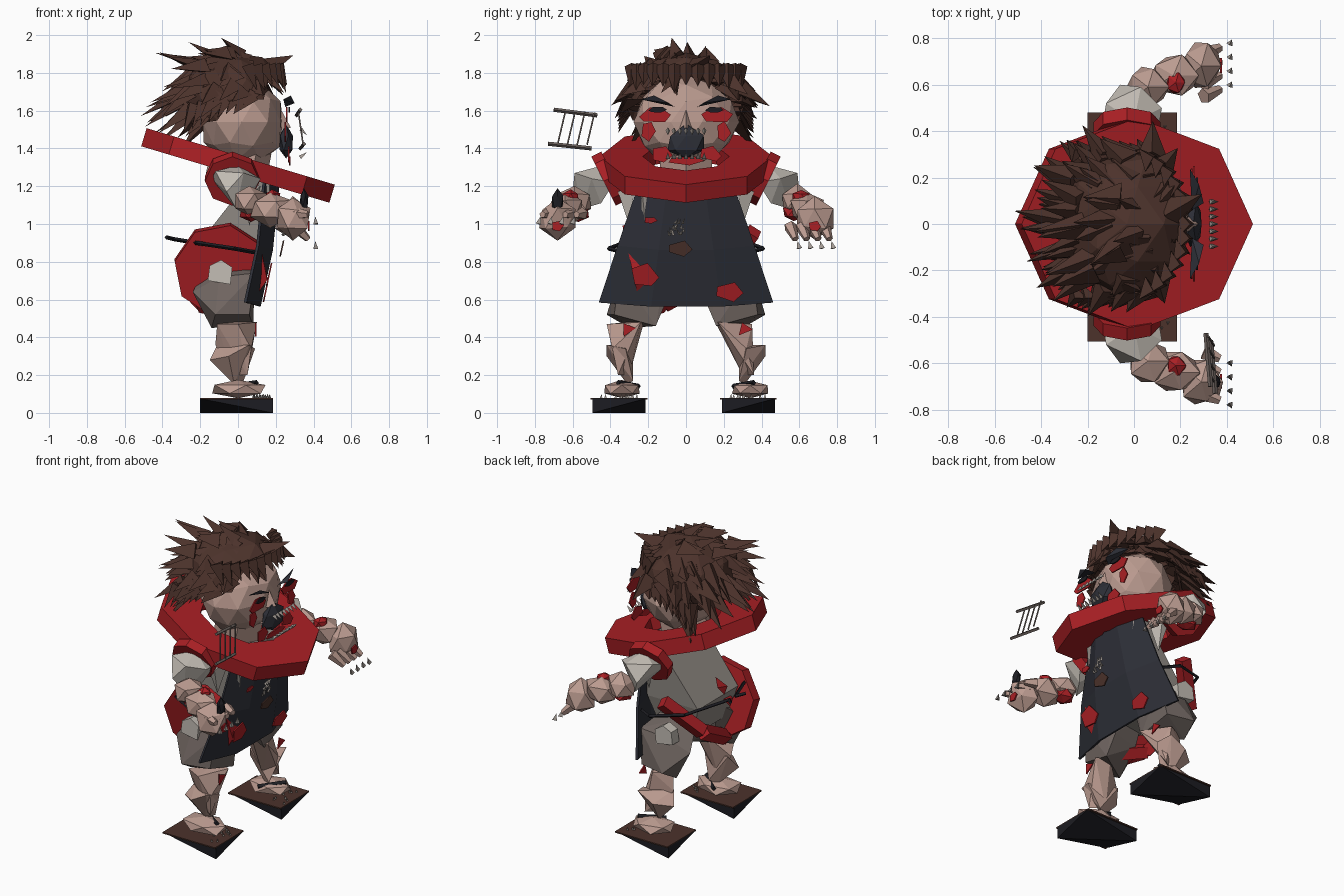
import bpy, bmesh, math, random
from mathutils import Vector, Matrix

random.seed(7)
cube = bpy.data.objects.get("Cube")
if cube:
    bpy.data.objects.remove(cube, do_unlink=True)


def material(name, rgb):
    m = bpy.data.materials.new(name)
    m.use_nodes = True
    m.diffuse_color = (*rgb, 1)
    bsdf = next(n for n in m.node_tree.nodes if n.type == 'BSDF_PRINCIPLED')
    bsdf.inputs["Base Color"].default_value = (*rgb, 1)
    return m


SKIN = material("pale_skin", (.50, .33, .28))
HAIR = material("dark_brown", (.072, .032, .024))
RED = material("red", (.40, .014, .018))
NAVY = material("dark_navy", (.026, .028, .038))
BLACK = material("black", (.012, .012, .016))
CLOTH = material("light_cloth", (.55, .51, .46))
SHIRT = material("grey_cloth", (.28, .255, .23))
PANTS = material("brown_grey", (.16, .13, .118))
BONE = material("bone", (.36, .32, .29))


def make(name, bm, mat):
    bmesh.ops.recalc_face_normals(bm, faces=bm.faces)
    me = bpy.data.meshes.new(name)
    bm.to_mesh(me)
    bm.free()
    me.materials.append(mat)
    ob = bpy.data.objects.new(name, me)
    bpy.context.collection.objects.link(ob)
    return ob


def hull(name, points, mat):
    bm = bmesh.new()
    for p in points:
        bm.verts.new(p)
    res = bmesh.ops.convex_hull(bm, input=bm.verts)
    bmesh.ops.delete(bm, geom=list({v for v in res["geom_interior"] if isinstance(v, bmesh.types.BMVert)}), context='VERTS')
    return make(name, bm, mat)


def blob(name, centre, size, mat, jitter=.12, sub=1):
    bm = bmesh.new()
    bmesh.ops.create_icosphere(bm, subdivisions=sub, radius=1)
    for v in bm.verts:
        k = 1 + random.uniform(-jitter, jitter)
        v.co = Vector(centre) + Vector(c * s * k for c, s in zip(v.co, size))
    return make(name, bm, mat)


def aim(p, direction):
    return Matrix.Translation(p) @ Vector(direction).to_track_quat('Z', 'Y').to_matrix().to_4x4()


def cone(bm, p, q, r1, r2=0, sides=3, squash=1):
    p, q = Vector(p), Vector(q)
    m = aim((p + q) / 2, q - p) @ Matrix.Diagonal((1, squash, 1, 1))
    bmesh.ops.create_cone(bm, cap_ends=True, segments=sides, radius1=r1, radius2=r2,
                          depth=(q - p).length, matrix=m)


def limb(name, path, r, mat, sides=6):
    bm = bmesh.new()
    for p, q in zip(path, path[1:]):
        cone(bm, p, q, r, r, sides)
    return make(name, bm, mat)


def ring(name, centre, axis, outer, inner, height, mat, stretch=1):
    bm = bmesh.new()
    m = aim(centre, axis)
    loops = []
    for r, z in ((outer, -.5), (outer, .5), (inner, .5), (inner, -.5)):
        loops.append([bm.verts.new(m @ Vector((r * math.cos(a) * stretch, r * math.sin(a), z * height)))
                      for a in (i * math.tau / 8 for i in range(8))])
    for a, b in zip(loops, loops[1:] + loops[:1]):
        for i in range(8):
            j = (i + 1) % 8
            bm.faces.new((a[i], a[j], b[j], b[i]))
    return make(name, bm, mat)


def patch(name, x, y, z, w, h, mat, lean=0, sides=5, thick=.008):
    # ragged thin plate facing forward
    pts = []
    for i in range(sides):
        a = i * math.tau / sides + random.uniform(-.25, .25)
        for t in (0, thick):
            pts.append((x + t + lean * math.sin(a) * h, y + w * math.cos(a), z + h * math.sin(a)))
    return hull(name, pts, mat)


# sandals, feet, legs and trousers
for s, side in ((1, "left"), (-1, "right")):
    yc = .33 if s > 0 else -.355
    knee = .07 if s > 0 else 0
    corners = [(x, yc + y, .075) for x in (-.2, .185) for y in (-.14, .14)]
    hull(side + "_sandal_sole", corners + [(.185, yc - .14, 0), (-.2, yc + .14, 0)], BLACK)
    hull(side + "_sandal_top", [(x, yc + y, z) for x in (-.2, .185) for y in (-.15, .15) for z in (.072, .08)], HAIR)
    blob(side + "_foot", (0, s * .34, .125), (.16, .11, .05), SKIN)
    limb(side + "_sandal_strap", [(-.03, s * .25, .14), (.1, s * .36, .16)], .014, BLACK, 4)
    bm = bmesh.new()
    for i in range(10):
        p = Vector((.07 + random.random() * .1, yc + random.uniform(-.1, .1), .08))
        cone(bm, p, p + Vector((0, 0, .02)), .008)
    make(side + "_toe_nails", bm, BONE)
    hull(side + "_calf", [(-.02, s * .31, .15), (-.15, s * .34, .28), (-.05, s * .42, .3), (.03, s * .28, .17),
                          (.06, s * .42, .36), (.09, s * .32, .34), (-.11, s * .28, .36)], SKIN)
    hull(side + "_shin", [(.05, s * .36, .2), (-.03, s * .3, .2), (.07, s * (.39 - knee), .34),
                          (.1, s * (.24 - knee), .48), (.0, s * (.42 - knee), .47), (-.12, s * .3, .36),
                          (-.11, s * (.36 - knee), .47), (.0, s * (.22 - knee), .49)], SKIN)
    patch(side + "_shin_stain", .09, s * .31, .44, .045, .04, RED, sides=3)
    hull(side + "_trouser", [(-.14, s * .3, .45), (.08, s * .16, .46), (.06, s * .38, .52), (-.24, s * .3, .64),
                             (-.12, s * .42, .52), (.09, s * .35, .74), (-.1, s * .34, .72), (.06, s * .1, .8),
                             (-.16, s * .1, .8), (-.12, s * .13, .58), (.06, s * .1, .6)], PANTS)
    hull(side + "_hip_knot", [(x, s * y, z) for x, z in ((-.16, .7), (-.15, .78), (-.09, .81), (-.03, .77), (-.04, .68))
                              for y in (.3, .37)], CLOTH)

# torso, back disc and sash
hull("torso", [(x, y, z) for z, w, xs in ((.68, .15, (-.16, .08)), (.88, .19, (-.22, .15)), (1.05, .18, (.03, .17)),
                                          (1.25, .2, (.07, .17)))
               for x in xs for y in (-w - .04, w)], SHIRT)
bm = bmesh.new()
bmesh.ops.create_cone(bm, cap_ends=True, segments=8, radius1=.25, radius2=.25, depth=.07,
                      matrix=aim((-.09, -.25, .76), (0, 1, .22)) @ Matrix.Rotation(.2, 4, 'Z'))
make("back_disc", bm, RED)
limb("red_sash", [(-.08, .36, .96), (-.26, .2, .75), (-.2, -.12, .58), (-.06, -.2, .55)], .05, RED, 4)
for y, z in ((-.08, .92), (-.14, .82)):
    hull("back_stain", [(-.22, y - .04, z), (-.21, y + .05, z + .02), (-.16, y, z + .06), (-.225, y, z - .04)], RED)

# apron built from a bent trapezoid sheet
bm = bmesh.new()
rows = []
for z, w, xm in ((.55, .46, .15), (.85, .36, .215), (1.2, .24, .25)):
    rows.append([bm.verts.new((xm - .1 * abs(u) ** 1.5 - .012, u * w, z + .035 * abs(u)))
                 for u in (-1, -.4, .4, 1)])
for a, b in zip(rows, rows[1:]):
    for i in range(3):
        bm.faces.new((a[i], a[i + 1], b[i + 1], b[i]))
apron = make("apron", bm, NAVY)
solid = apron.modifiers.new("thickness", 'SOLIDIFY')
solid.thickness = .015
solid.offset = 0
for y, z, w, h, mat in ((-.22, .73, .08, .065, RED), (.23, .64, .075, .055, RED), (-.19, 1.02, .04, .018, RED),
                        (-.03, .87, .065, .045, HAIR)):
    x = .15 + (z - .55) * .215 - .1 * max(0, abs(y) / (.62 - z * .3)) ** 1.5
    patch("apron_patch", x + .012, y, z, w, h, mat, .215)
bm = bmesh.new()
for i in range(14):
    p = Vector((.238, random.uniform(-.09, .0), random.uniform(.94, 1.01)))
    cone(bm, p, p + Vector((.012, random.uniform(-.02, .02), .03)), .009)
make("apron_stitches", bm, BONE)
for s in (-1, 1):
    limb("apron_string", [(.09, s * .33, .85), (-.02, s * .41, .87), (-.22, s * .33, .9), (-.34, s * .03, .92),
                          (-.38, s * .08, .93)], .011, BLACK, 4)

# tilted neck collar
ring("collar", (0, 0, 1.31), (.3, 0, 1), .52, .26, .1, RED, stretch=.88)

# arms, mirrored, with the right hand's claws held higher
for s, side in ((1, "left"), (-1, "right")):
    lift = 0 if s > 0 else .13
    ring(side + "_shoulder_cuff", (-.03, s * .41, 1.24), (0, s, -.5), .145, .05, .06, RED)
    hull(side + "_sleeve", [(-.14, s * .4, 1.24), (.1, s * .38, 1.22), (.0, s * .44, 1.31), (-.12, s * .52, 1.28),
                            (.12, s * .5, 1.24), (.03, s * .59, 1.27), (-.06, s * .6, 1.17), (-.01, s * .55, 1.08),
                            (.05, s * .45, 1.11)], CLOTH)
    hull(side + "_sleeve_fold", [(.02, s * .27, 1.23), (.12, s * .27, 1.2), (.08, s * .36, 1.17), (.06, s * .3, .99),
                                 (.02, s * .36, 1.2)], CLOTH)
    blob(side + "_elbow", (.06, s * .59, 1.12), (.095, .1, .085), SKIN)
    blob(side + "_forearm", (.17, s * .64, 1.08), (.12, .095, .095), SKIN)
    blob(side + "_hand", (.29, s * .68, 1.03), (.095, .11, .11), SKIN)
    blob(side + "_wrist_wound", (.18, s * .61, 1.14), (.045, .05, .045), RED)
    blob(side + "_elbow_wound", (.07, s * .57, 1.06), (.07, .06, .05), RED)
    patch(side + "_hand_wound", .37, s * .68, .99, .035, .03, RED)
    bm = bmesh.new()
    nails = bmesh.new()
    for i in range(4):
        y = .55 + i * .06
        cone(bm, (.3, s * y, .99 + lift / 2), (.37, s * (y + .03), .92 + lift), .035, .018, 5)
        cone(nails, (.415, s * (y + .05), .87 + lift), (.41, s * (y + .04), .91 + lift), .017)
    make(side + "_fingers", bm, SKIN)
    make(side + "_claws", nails, BONE)
blob("dark_thumb_nail", (.35, -.68, 1.12), (.025, .035, .065), BLACK)

# floating rack beside the right hand
bm = bmesh.new()
cone(bm, (.33, -.7, 1.605), (.31, -.47, 1.575), .011, .011, 4)
cone(bm, (.35, -.73, 1.425), (.33, -.5, 1.4), .011, .011, 4)
for i in range(4):
    y = -.66 + i * .052
    cone(bm, (.345, y - .02, 1.42), (.32, y + .02, 1.59), .005, .005, 4)
make("rack", bm, PANTS)

# head
blob("head", (.02, 0, 1.54), (.225, .27, .24), SKIN, .05, 2)
limb("neck", [(-.02, 0, 1.2), (.02, 0, 1.4)], .16, SKIN)
hull("nose", [(.23, -.035, 1.5), (.23, .035, 1.5), (.28, 0, 1.51), (.22, 0, 1.62)], SKIN)
blob("open_mouth", (.255, 0, 1.43), (.045, .11, .09), NAVY)
for s in (1, -1):
    patch("eye_stain", .255, s * .165, 1.575, .085, .045, RED, sides=6)
    patch("eye", .268, s * .15, 1.605, .05, .016, BLACK, sides=6)
    hull("eyebrow", [(.25, s * .06, 1.62), (.3, s * .09, 1.64), (.28, s * .17, 1.68), (.24, s * .24, 1.66),
                     (.25, s * .13, 1.64)], NAVY)
    patch("cheek_stain", .245, s * .2, 1.49, .04, .055, RED)
    patch("jaw_stain", .265, s * .13, 1.37, .06, .045, RED)
patch("chin_stain", .27, 0, 1.335, .1, .025, RED)
bm = bmesh.new()
for i in range(7):
    y = (i - 3) * .032
    for z, d in ((1.5, -.03), (1.35, .03)):
        cone(bm, (.33, y, z), (.365, y, z + d), .014)
make("teeth", bm, BONE)

# hair cap
bm = bmesh.new()
bmesh.ops.create_icosphere(bm, subdivisions=2, radius=1)
for v in bm.verts:
    k = random.uniform(.95, 1.05)
    v.co = Vector((-.03 + v.co.x * .29 * k, v.co.y * .33 * k, 1.66 + v.co.z * .25 * k))
low = [v for v in bm.verts if v.co.z < 1.58 + v.co.x * .5]
bmesh.ops.delete(bm, geom=low, context='VERTS')
roots = [f.calc_center_median() for f in bm.faces]
make("hair_cap", bm, HAIR)

# broad spikes swept backwards, down at the sides and over the brow
bm = bmesh.new()
for r in roots:
    for n in range(2):
        p = r + Vector(random.uniform(-.03, .03) for i in range(3))
        out = Vector(((p.x + .03) / .29, p.y / .33, (p.z - 1.66) / .25)).normalized()
        flow = Vector((-.7 if p.x < .08 else .0, p.y * 1.3, -.8 if p.z < 1.83 else -.2))
        d = (out * .42 + flow + Vector(random.uniform(-.3, .3) for i in range(3))).normalized()
        length = random.uniform(.1, .17) + max(0, -p.x) * .25
        cone(bm, p - out * .02, p + d * length, random.uniform(.055, .085), 0, 3, .6)
# brow fringe and side locks
for i in range(13):
    a = (i - 6) * .2
    x, y = .25 * math.cos(a) - .02, .3 * math.sin(a)
    cone(bm, (x - .02, y, 1.84), (x + .03, y * 1.05, 1.71 + random.uniform(-.02, .03)), .06, 0, 3, .6)
for s in (-1, 1):
    for i in range(8):
        x = -.24 + i * .045
        y = s * (.3 - max(0, x) * .3)
        cone(bm, (x, y, 1.68 + x * .2), (x - .05, y + s * .06, 1.48 + i * .02), .055, 0, 3, .5)
make("hair_spikes", bm, HAIR)
